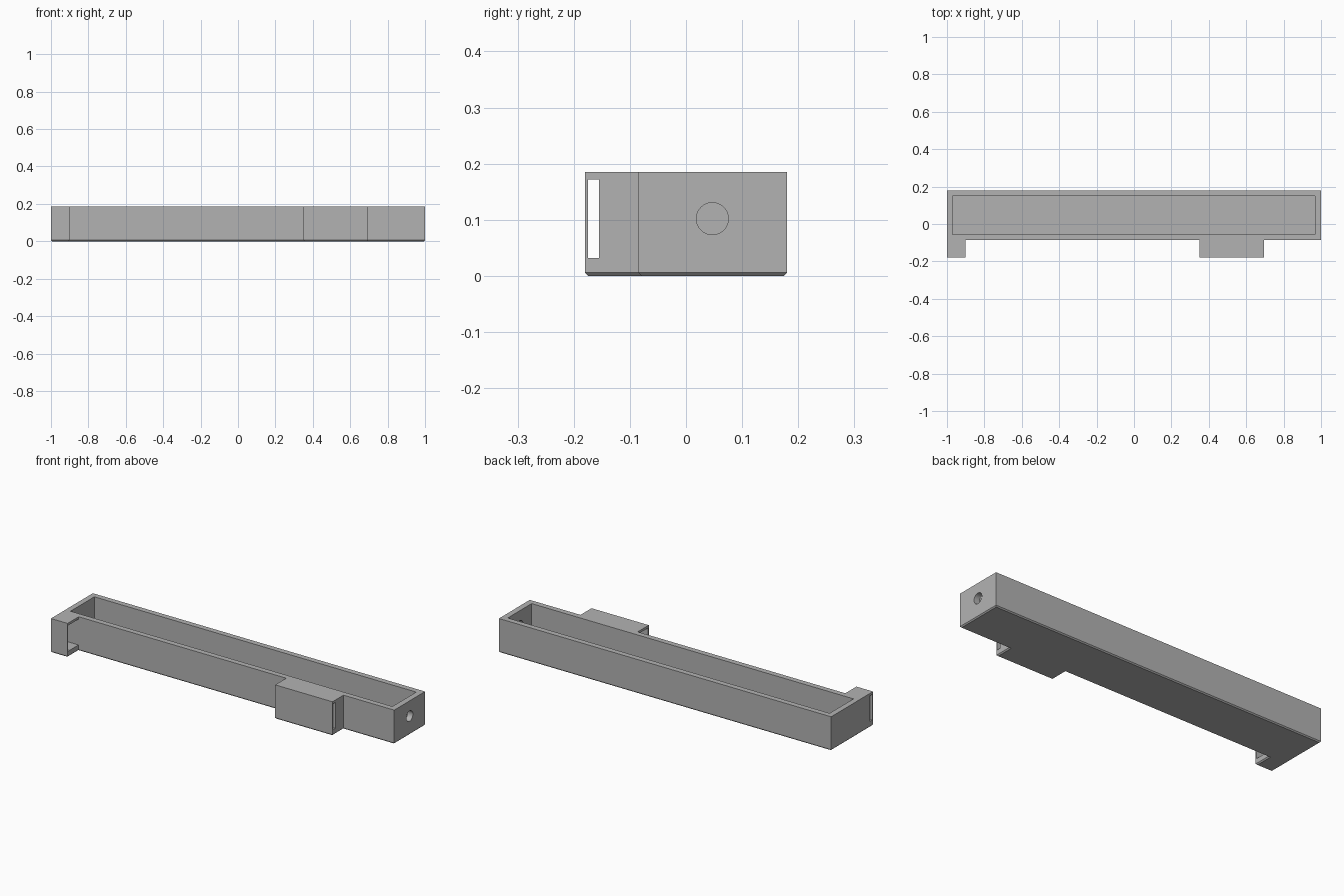
import bpy, bmesh, math
from mathutils import Matrix, Vector

cube = bpy.data.objects.get("Cube")
if cube:
    bpy.data.objects.remove(cube, do_unlink=True)

grey = bpy.data.materials.new("plain grey")
grey.use_nodes = True
grey.diffuse_color = (0.45, 0.45, 0.45, 1)
grey.node_tree.nodes["Principled BSDF"].inputs["Base Color"].default_value = (0.45, 0.45, 0.45, 1)

HEIGHT, BACK, FRONT, TAB = 0.185, 0.18, -0.085, -0.18
FLOOR, CHAMFER = 0.032, 0.006


def to_object(name, bm):
    bmesh.ops.recalc_face_normals(bm, faces=bm.faces)
    mesh = bpy.data.meshes.new(name)
    bm.to_mesh(mesh)
    bm.free()
    mesh.materials.append(grey)
    obj = bpy.data.objects.new(name, mesh)
    bpy.context.collection.objects.link(obj)
    return obj


def box(name, low, high):
    low, high = Vector(low), Vector(high)
    bm = bmesh.new()
    place = Matrix.Translation((low + high) / 2) @ Matrix.Diagonal((*(high - low), 1))
    bmesh.ops.create_cube(bm, size=1, matrix=place)
    return to_object(name, bm)


# Tray with an end tab and a side block, extruded from one outline
outline = [(-1, BACK), (-1, TAB), (-0.9, TAB), (-0.9, FRONT), (0.35, FRONT),
           (0.35, TAB), (0.695, TAB), (0.695, FRONT), (1, FRONT), (1, BACK)]
bm = bmesh.new()
base = bm.faces.new([bm.verts.new((x, y, 0)) for x, y in outline])
raised = bmesh.ops.extrude_face_region(bm, geom=[base], use_keep_orig=True)["geom"]
bmesh.ops.translate(bm, vec=(0, 0, HEIGHT), verts=[v for v in raised if isinstance(v, bmesh.types.BMVert)])
bmesh.ops.recalc_face_normals(bm, faces=bm.faces)
# Chamfer around the underside
rim = [e for e in bm.edges if all(v.co.z < 0.001 for v in e.verts)]
bmesh.ops.bevel(bm, geom=rim, offset=CHAMFER, segments=1, affect='EDGES')
tray = to_object("tray", bm)

# Long trough, strap slot through both lugs, and a pocket in each lug
ceiling = 0.172
cutters = [
    box("trough_cutter", (-0.97, -0.055, FLOOR), (0.968, 0.15, HEIGHT + 0.1)),
    box("slot_cutter", (-1.1, -0.175, FLOOR), (1.1, -0.155, ceiling)),
    box("tab_pocket_cutter", (-0.97, -0.175, FLOOR), (-0.88, FRONT - 0.001, ceiling)),
    box("block_pocket_cutter", (0.33, -0.175, FLOOR), (0.665, FRONT - 0.001, ceiling)),
]
# Round hole in one end wall
bm = bmesh.new()
turn = Matrix.Translation((1, 0.047, 0.102)) @ Matrix.Rotation(math.pi / 2, 4, 'Y')
bmesh.ops.create_cone(bm, cap_ends=True, segments=48, radius1=0.0285, radius2=0.0285, depth=0.2, matrix=turn)
cutters.append(to_object("hole_cutter", bm))

for cutter in cutters:
    cutter.hide_render = True
    cut = tray.modifiers.new(cutter.name, 'BOOLEAN')
    cut.operation, cut.solver, cut.object = 'DIFFERENCE', 'EXACT', cutter

# Bake the cuts and drop the cutters
bpy.context.view_layer.update()
graph = bpy.context.evaluated_depsgraph_get()
finished = bpy.data.meshes.new_from_object(tray.evaluated_get(graph))
tray.modifiers.clear()
tray.data = finished
for cutter in cutters:
    bpy.data.objects.remove(cutter, do_unlink=True)

bpy.context.view_layer.objects.active = tray
tray.select_set(True)
bpy.ops.object.shade_smooth_by_angle(angle=math.radians(30))
